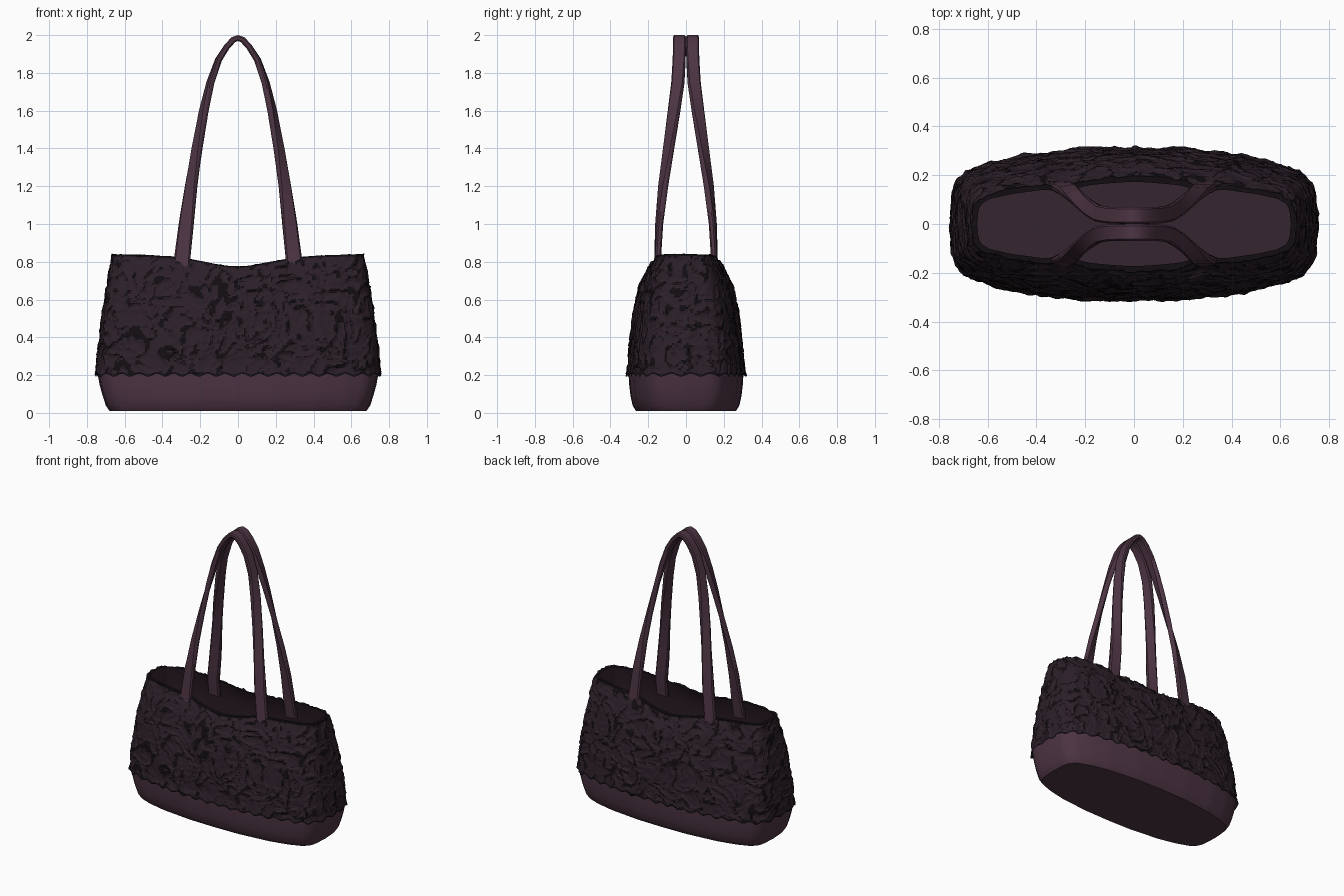
import bpy, bmesh, math
from mathutils import Vector, noise

cube = bpy.data.objects.get("Cube")
if cube:
    bpy.data.objects.remove(cube, do_unlink=True)


def material(name, rgb):
    m = bpy.data.materials.new(name)
    m.use_nodes = True
    m.diffuse_color = (*rgb, 1)
    bsdf = m.node_tree.nodes["Principled BSDF"]
    bsdf.inputs["Base Color"].default_value = (*rgb, 1)
    bsdf.inputs["Roughness"].default_value = 0.8
    return m


LEATHER = material("plum leather", (0.075, 0.035, 0.057))
LINING = material("plum lining", (0.036, 0.018, 0.03))
LACE = material("dark lace", (0.025, 0.014, 0.022))
CREASE = material("black lace crease", (0.006, 0.004, 0.006))


def build(name, bm, mats, smooth=True):
    bmesh.ops.recalc_face_normals(bm, faces=bm.faces)
    me = bpy.data.meshes.new(name)
    bm.to_mesh(me)
    bm.free()
    ob = bpy.data.objects.new(name, me)
    bpy.context.collection.objects.link(ob)
    for m in mats:
        me.materials.append(m)
    if smooth:
        bpy.ops.object.select_all(action="DESELECT")
        ob.select_set(True)
        bpy.context.view_layer.objects.active = ob
        bpy.ops.object.shade_smooth_by_angle(angle=math.radians(40))
    return ob


def skin(bm, rings):
    """Bridge successive closed rings of points and return the vertex rings."""
    vr = [[bm.verts.new(p) for p in ring] for ring in rings]
    n = len(vr[0])
    for a, b in zip(vr, vr[1:]):
        for i in range(n):
            j = (i + 1) % n
            bm.faces.new((a[i], a[j], b[j], b[i]))
    return vr


def lerp_table(table, k):
    for p, q in zip(table, table[1:]):
        if k <= q[0]:
            f = (k - p[0]) / (q[0] - p[0])
            return [u + (v - u) * f for u, v in zip(p[1:], q[1:])]
    return list(table[-1][1:])


# quarter footprint: share of the arc, x, y
QUARTER = [(0, 1, 0), (0.125, 0.99, 0.4), (0.17, 0.967, 0.55), (0.235, 0.915, 0.67),
           (0.35, 0.79, 0.79), (0.5, 0.6, 0.9), (0.77, 0.28, 0.985), (1, 0, 1)]
# height, half length, half depth of the bag wall
WALL = [(0.01, 0.68, 0.265), (0.04, 0.70, 0.283), (0.1, 0.72, 0.296),
        (0.2, 0.746, 0.306), (0.35, 0.735, 0.293), (0.55, 0.71, 0.263),
        (0.72, 0.68, 0.222), (0.84, 0.657, 0.168)]
BOTTOM = 0.2


def wall_point(t, z, offset=0.0):
    """Wall position, with the rim dipped mid-side and gathered at the straps."""
    a, b = lerp_table(WALL, z)
    quadrant, f = divmod(t / (math.pi / 2), 1)
    odd = int(quadrant) % 2
    px, side = lerp_table(QUARTER, 1 - f if odd else f)
    x = (a + offset) * px * (-1 if quadrant in (1, 2) else 1)
    y = (b + offset) * side * (-1 if quadrant in (2, 3) else 1)
    up = max(0, (z - BOTTOM) / (0.84 - BOTTOM))
    gather = math.exp(-((abs(x) - 0.28) / 0.06) ** 2)
    belly = math.exp(-(x / 0.2) ** 2)
    y *= 1 + up ** 2 * (0.12 * belly - 0.08 * gather)
    dip = 0.047 * math.exp(-(x / 0.23) ** 2) + 0.017 * math.exp(-(x / 0.45) ** 2)
    return Vector((x, y, z - dip * side * up ** 2))


def around(n, fn):
    return [fn(2 * math.pi * i / n) for i in range(n)]


# leather base tray
bm = bmesh.new()
heights = [0.01, 0.022, 0.04, 0.09, 0.15, 0.215]
rings = skin(bm, [around(120, lambda t: wall_point(t, z)) for z in heights])
bm.faces.new(rings[0])
build("leather_base", bm, [LEATHER])

# lining wall and inside floor
bm = bmesh.new()
heights = [0.04, 0.1, 0.2, 0.35, 0.5, 0.65, 0.74, 0.8, 0.84]
rings = skin(bm, [around(120, lambda t: wall_point(t, z, -0.014)) for z in heights])
bm.faces.new(rings[0])
ob = build("inner_lining", bm, [LINING])
ob.data.flip_normals()


# crinkled lace cover with ridged folds and a scalloped hem
def ridge(p):
    q = p * 11 + noise.noise_vector(p * 8) * 0.9
    fold = 1 - abs(noise.noise(q)) * 3.2
    fine = 1 - abs(noise.noise(q * 2.1 + Vector((5, 1, 3)))) * 3.2
    return max(0, fold) * 0.6 + max(0, fine) * 0.4


SEG, ROWS = 320, 64
bm = bmesh.new()
height = {}
rings = []
for r in range(ROWS + 1):
    f = r / ROWS
    z = 0.2 + 0.64 * f
    row = []
    for i in range(SEG):
        t = 2 * math.pi * i / SEG
        p = wall_point(t, z, 0.002)
        out = Vector((p.x / 0.5, p.y / 0.09, 0)).normalized()
        k = ridge(p)
        hem = max(0, 1 - f * 12)
        p += out * (0.013 * k + 0.004 * hem)
        p.z += hem * 0.008 * math.sin(t * 40) + (0.008 * (k - 0.5) if r == ROWS else 0)
        row.append(p)
        height[(r, i)] = k
    rings.append(row)
vr = skin(bm, rings)
bm.faces.ensure_lookup_table()
for n, face in enumerate(bm.faces):
    r, i = divmod(n, SEG)
    k = (height[(r, i)] + height[(r + 1, (i + 1) % SEG)]) / 2
    face.material_index = 1 if k > 0.6 or r < 1 or r > ROWS - 2 else 0
# rolled rim joining the lace to the lining
inner = [bm.verts.new(p) for p in around(SEG, lambda t: wall_point(t, 0.84, -0.014))]
for i in range(SEG):
    j = (i + 1) % SEG
    bm.faces.new((vr[-1][i], vr[-1][j], inner[j], inner[i])).material_index = 1
build("lace_cover", bm, [LACE, CREASE], smooth=False)

# strap path: height, x, y, twist in degrees, width
STRAP = [(0.70, 0.30, 0.168, 0, 0.085), (0.82, 0.295, 0.15, 3, 0.085),
         (1.0, 0.274, 0.142, 10, 0.078), (1.2, 0.248, 0.121, 28, 0.066),
         (1.4, 0.217, 0.092, 48, 0.064), (1.6, 0.181, 0.063, 66, 0.066),
         (1.75, 0.146, 0.043, 78, 0.068), (1.87, 0.103, 0.036, 85, 0.068),
         (1.94, 0.058, 0.035, 89, 0.068), (1.976, 0.024, 0.035, 90, 0.068)]


def strap(name, side):
    """Ribbon lying flat on the bag wall that turns edge-on over the top."""
    right = [(Vector((x, y, z)), math.radians(a), w, 1) for z, x, y, a, w in STRAP]
    left = [(Vector((-p.x, p.y, p.z)), a, w, -1) for p, a, w, s in reversed(right)]
    top = [(Vector((0, 0.035, 1.984)), math.pi / 2, 0.068, 1)]
    path = right + top + left
    sections = []
    for n, (p, a, w, s) in enumerate(path):
        before, after = path[max(n - 1, 0)][0], path[min(n + 1, len(path) - 1)][0]
        tangent = (after - before).normalized()
        across = Vector((s * math.cos(a), -math.sin(a), 0))
        across = (across - tangent * across.dot(tangent)).normalized()
        normal = tangent.cross(across)
        ring = []
        for u, v in ((-1, -0.5), (-0.8, -1), (0.8, -1), (1, -0.5),
                     (1, 0.5), (0.8, 1), (-0.8, 1), (-1, 0.5)):
            q = p + across * u * w / 2 + normal * v * 0.016
            ring.append(Vector((q.x, q.y * side, q.z)))
        sections.append(ring)
    bm = bmesh.new()
    vr = skin(bm, sections)
    bm.faces.new(vr[0])
    bm.faces.new(vr[-1])
    build(name, bm, [LEATHER])


strap("front_strap", -1)
strap("back_strap", 1)
